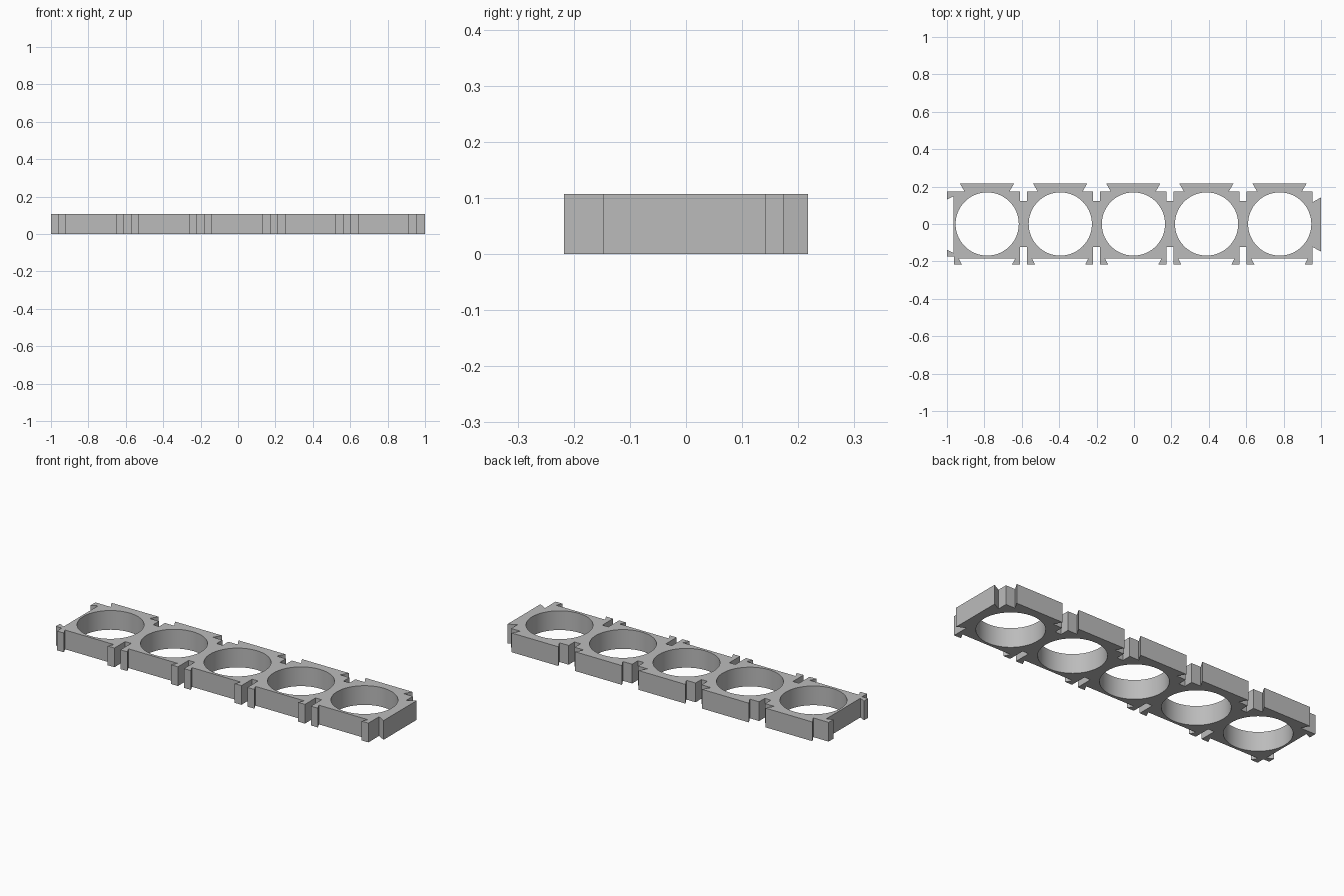
import bpy
import bmesh
import math

cube = bpy.data.objects.get("Cube")
if cube:
    bpy.data.objects.remove(cube, do_unlink=True)

HEIGHT = 0.107
PITCH = 0.391
HALF = 0.177          # half width of one cell
RADIUS = 0.169        # hole radius
FRONT, BACK = -0.217, 0.217
SHOULDER = 0.174      # where tongues and side blocks meet the body
WEB = 0.123           # half depth of the web joining two cells
END_Y = -0.003        # centre of the end joints
centres = [-0.004 + PITCH * k for k in range(-2, 3)]

# Dovetail profiles: (offset along the edge, distance of the edge)
TONGUE = [(-0.12, 0), (-0.145, 1), (0.145, 1), (0.12, 0)]
SOCKET = [(-0.134, 0), (-0.151, 1), (0.151, 1), (0.134, 0)]


def joint(profile, start, end):
    """Dovetail points as (along, across) pairs."""
    return [(a, end if d else start) for a, d in profile]


# Outline, counter-clockwise from the front left corner block
outline = [(-1, -SHOULDER), (centres[0] - HALF, -SHOULDER)]
for c in centres:                                   # front edge with sockets
    outline += [(c - HALF, -WEB), (c - HALF, FRONT)] if c != centres[0] else [(c - HALF, FRONT)]
    outline += [(c + a, y) for a, y in joint(SOCKET, FRONT, -0.184)]
    outline.append((c + HALF, FRONT))
    if c != centres[-1]:
        outline.append((c + HALF, -WEB))
right = centres[-1] + HALF
outline += [(x, END_Y + a) for a, x in joint(TONGUE, right, 1)]     # right end tongue
for c in reversed(centres):                         # back edge with tongues
    if c != centres[-1]:
        outline.append((c + HALF, WEB))
    outline.append((c + HALF, SHOULDER))
    outline += [(c - a, y) for a, y in joint(TONGUE, SHOULDER, BACK)]
    if c != centres[0]:
        outline += [(c - HALF, SHOULDER), (c - HALF, WEB)]
outline.append((-1, SHOULDER))
outline += [(x, END_Y - a) for a, x in joint(SOCKET, -1, -0.966)]   # left end socket

# Round holes
steps = 72
circle = [(RADIUS * math.cos(math.tau * i / steps), RADIUS * math.sin(math.tau * i / steps))
          for i in range(steps)]
holes = [[(c + 0.001 + x, y) for x, y in circle] for c in centres]

# Filled flat curve, extruded to the full height
curve = bpy.data.curves.new("holder_profile", "CURVE")
curve.dimensions = "2D"
curve.fill_mode = "BOTH"
curve.extrude = HEIGHT / 2
for points in [outline] + holes:
    spline = curve.splines.new("POLY")
    spline.points.add(len(points) - 1)
    for p, (x, y) in zip(spline.points, points):
        p.co = (x, y, HEIGHT / 2, 1)
    spline.use_cyclic_u = True
profile = bpy.data.objects.new("holder_profile", curve)
bpy.context.collection.objects.link(profile)
bpy.context.view_layer.update()

# Convert to a welded mesh
mesh = bpy.data.meshes.new_from_object(profile.evaluated_get(bpy.context.evaluated_depsgraph_get()))
bpy.data.objects.remove(profile, do_unlink=True)
bm = bmesh.new()
bm.from_mesh(mesh)
low = min(v.co.z for v in bm.verts)
bmesh.ops.translate(bm, verts=bm.verts, vec=(0, 0, -low))
bmesh.ops.remove_doubles(bm, verts=bm.verts, dist=0.0005)
bmesh.ops.recalc_face_normals(bm, faces=bm.faces)
bm.to_mesh(mesh)
bm.free()
holder = bpy.data.objects.new("five_hole_holder", mesh)
bpy.context.collection.objects.link(holder)

# Plain grey
grey = bpy.data.materials.new("plain_grey")
grey.use_nodes = True
grey.diffuse_color = (0.5, 0.5, 0.5, 1)
grey.node_tree.nodes["Principled BSDF"].inputs["Base Color"].default_value = (0.5, 0.5, 0.5, 1)
mesh.materials.clear()
mesh.materials.append(grey)

bpy.ops.object.select_all(action="DESELECT")
holder.select_set(True)
bpy.context.view_layer.objects.active = holder
bpy.ops.object.shade_smooth_by_angle(angle=math.radians(30))
